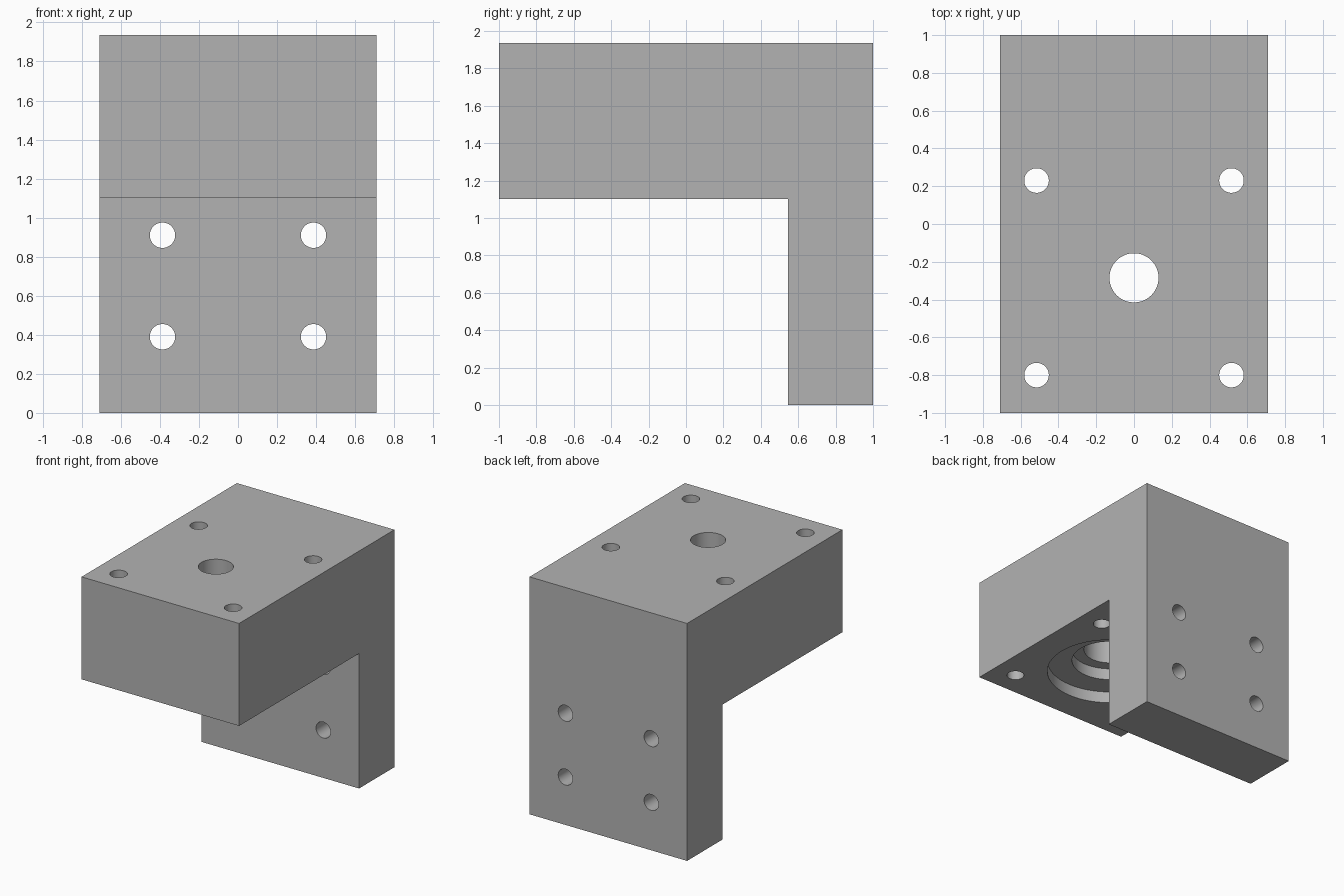
import bpy, bmesh
from mathutils import Matrix

cube = bpy.data.objects.get("Cube")
if cube:
    bpy.data.objects.remove(cube, do_unlink=True)

HALF_W, TOP, SHELF, INNER = 0.71, 1.935, 1.10, 0.545

grey = bpy.data.materials.new("machined grey")
grey.use_nodes = True
colour = (0.45, 0.45, 0.45, 1)
grey.diffuse_color = colour
grey.node_tree.nodes["Principled BSDF"].inputs["Base Color"].default_value = colour


def make_object(name, bm):
    bmesh.ops.recalc_face_normals(bm, faces=bm.faces)
    mesh = bpy.data.meshes.new(name)
    bm.to_mesh(mesh)
    bm.free()
    mesh.materials.append(grey)
    obj = bpy.data.objects.new(name, mesh)
    bpy.context.collection.objects.link(obj)
    return obj


# L-shaped bracket: side profile extruded across the width
bm = bmesh.new()
profile = [(-1, SHELF), (INNER, SHELF), (INNER, 0), (1, 0), (1, TOP), (-1, TOP)]
face = bm.faces.new([bm.verts.new((-HALF_W, y, z)) for y, z in profile])
side = bmesh.ops.extrude_face_region(bm, geom=[face])["geom"]
bmesh.ops.translate(bm, vec=(2 * HALF_W, 0, 0),
                    verts=[v for v in side if isinstance(v, bmesh.types.BMVert)])
bracket = make_object("mounting_bracket", bm)


def drill(name, radius, centre, start, end, axis="Z", sides=64):
    """Cut a round hole along z at (x, y), or along y at (x, z)."""
    bm = bmesh.new()
    bmesh.ops.create_cone(bm, cap_ends=True, segments=sides, radius1=radius,
                          radius2=radius, depth=end - start)
    mid = (start + end) / 2
    if axis == "Z":
        place = Matrix.Translation((centre[0], centre[1], mid))
    else:
        place = (Matrix.Translation((centre[0], mid, centre[1]))
                 @ Matrix.Rotation(1.5707963, 4, "X"))
    bmesh.ops.transform(bm, matrix=place, verts=bm.verts)
    cutter = make_object(name + "_cutter", bm)
    cutter.hide_render = True
    mod = bracket.modifiers.new(name, "BOOLEAN")
    mod.operation = "DIFFERENCE"
    mod.solver = "EXACT"
    mod.object = cutter
    bpy.context.view_layer.objects.active = bracket
    bpy.ops.object.modifier_apply(modifier=mod.name)
    bpy.data.objects.remove(cutter, do_unlink=True)


# Stepped central bore, widest at the underside
bore = (0, -0.285)
for name, radius, end in [("pilot_recess", 0.482, 1.195), ("collar_recess", 0.292, 1.29),
                          ("bearing_bore", 0.2, 1.68), ("shaft_hole", 0.13, 2.1)]:
    drill(name, radius, bore, 1.0, end)

# Bolt holes through the block and the back plate
for x in (-1, 1):
    for y in (-0.8, 0.23):
        drill("block_bolt_hole", 0.065, (x * 0.516, y), 1.0, 2.1, sides=48)
    for z in (0.39, 0.91):
        drill("plate_bolt_hole", 0.065, (x * 0.387, z), 0.4, 1.1, axis="Y", sides=48)

# Smooth bore walls, sharp edges
bpy.ops.object.select_all(action="DESELECT")
bracket.select_set(True)
bpy.context.view_layer.objects.active = bracket
bpy.ops.object.shade_smooth_by_angle(angle=0.52)
